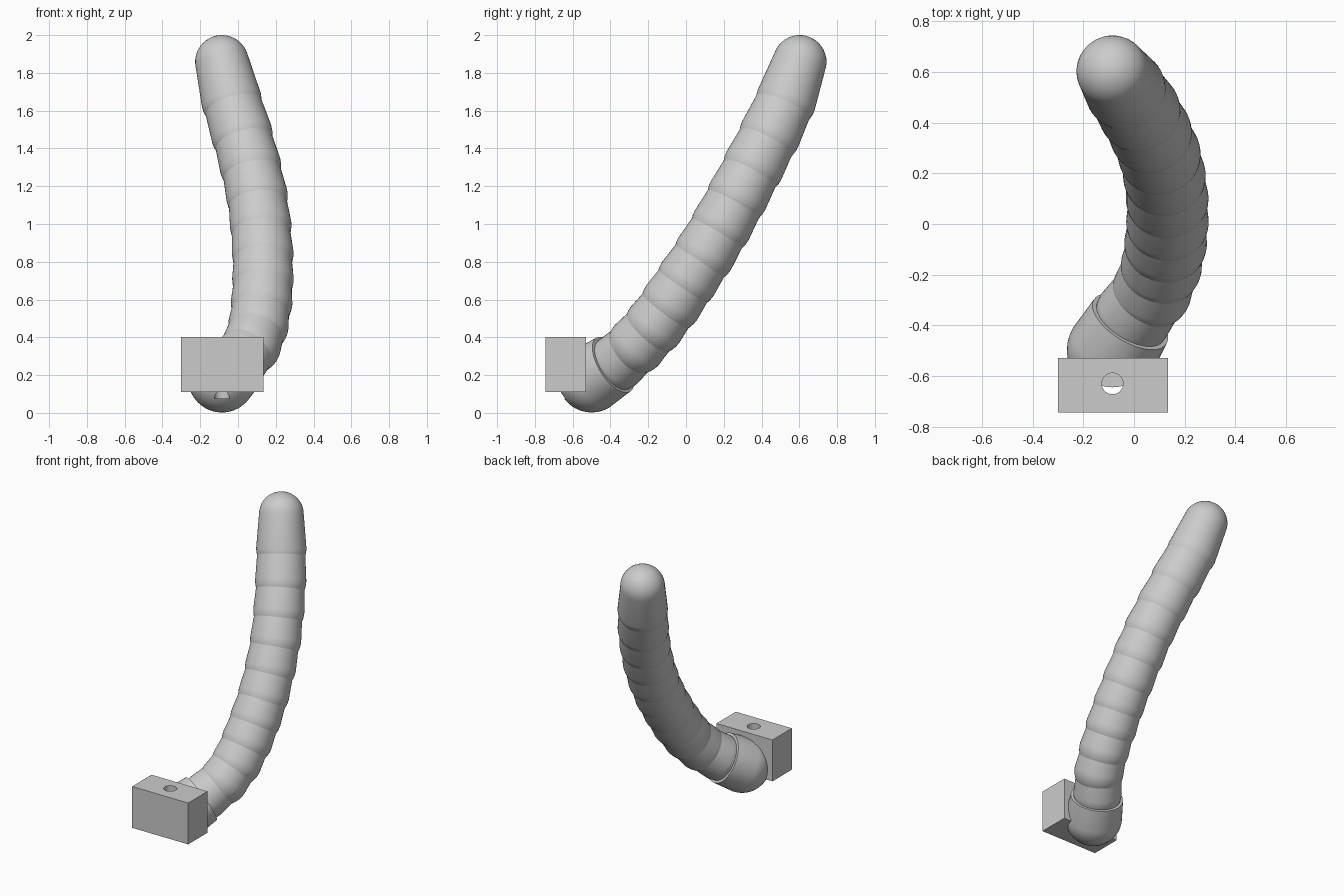
import bpy, bmesh, math
from mathutils import Vector

cube = bpy.data.objects.get("Cube")
if cube:
    bpy.data.objects.remove(cube)

grey = bpy.data.materials.new("plain grey")
grey.use_nodes = True
COLOUR = (0.6, 0.6, 0.6, 1)
grey.diffuse_color = COLOUR
grey.node_tree.nodes["Principled BSDF"].inputs["Base Color"].default_value = COLOUR

SIDES = 48


def add_object(name, bm, smooth=False):
    bmesh.ops.recalc_face_normals(bm, faces=bm.faces)
    mesh = bpy.data.meshes.new(name)
    bm.to_mesh(mesh)
    bm.free()
    obj = bpy.data.objects.new(name, mesh)
    bpy.context.collection.objects.link(obj)
    mesh.materials.append(grey)
    if smooth:
        bpy.ops.object.select_all(action='DESELECT')
        obj.select_set(True)
        bpy.context.view_layer.objects.active = obj
        bpy.ops.object.shade_smooth_by_angle(angle=math.radians(35))
    return obj


def segment(name, start, end, r0, r1, round_end=False):
    """Tapered segment with a domed start and a flat or domed end."""
    start, end = Vector(start), Vector(end)
    axis = end - start
    length = axis.length
    steps = 10
    angles = [math.pi / 2 * i / steps for i in range(steps + 1)]
    profile = [(-r0 * math.cos(a), r0 * math.sin(a)) for a in angles]
    if round_end:
        profile += [(length + r1 * math.sin(a), r1 * math.cos(a)) for a in angles]
    else:
        profile += [(length, r1), (length, 0)]
    bm = bmesh.new()
    verts = [bm.verts.new((max(r, 0), 0, h)) for h, r in profile]
    edges = [bm.edges.new(pair) for pair in zip(verts, verts[1:])]
    bmesh.ops.spin(bm, geom=verts + edges, cent=(0, 0, 0), axis=(0, 0, 1),
                   angle=math.tau, steps=SIDES)
    bmesh.ops.remove_doubles(bm, verts=bm.verts, dist=0.0001)
    turn = axis.to_track_quat('Z', 'Y').to_matrix().to_4x4()
    turn.translation = start
    bmesh.ops.transform(bm, matrix=turn, verts=bm.verts)
    return add_object(name, bm, smooth=True)


# Joint centres along the bend, from the base to the last joint
joints = [(0, -.36, .27), (.072, -.26, .36), (.108, -.165, .465),
          (.125, -.075, .585), (.132, .01, .71), (.131, .10, .845),
          (.12, .19, .995), (.10, .275, 1.15), (.065, .36, 1.31),
          (.02, .445, 1.475), (-.035, .53, 1.655)]
for i, (a, b) in enumerate(zip(joints, joints[1:])):
    r = min(0.154 + 0.003 * i, 0.163)
    segment(f"ring_segment_{i + 1}", a, b, r, r - 0.012)

# Rounded tip
segment("tip_segment", joints[-1], (-.085, .602, 1.858), 0.16, 0.142, round_end=True)

# Round base with a flat collar
base = segment("base_segment", (-.085, -.5, .182), (-.015, -.385, .255), 0.18, 0.168)

# Mounting block
bm = bmesh.new()
bmesh.ops.create_cube(bm, size=1)
bmesh.ops.scale(bm, vec=(.435, .215, .29), verts=bm.verts)
bmesh.ops.translate(bm, vec=(-.083, -.637, .256), verts=bm.verts)
block = add_object("mounting_block", bm)

# Vertical bolt hole through the block and into the base
bm = bmesh.new()
bmesh.ops.create_cone(bm, cap_ends=True, segments=32, radius1=.042, radius2=.042, depth=.425)
bmesh.ops.translate(bm, vec=(-.085, -.63, .2875), verts=bm.verts)
cutter = add_object("hole_cutter", bm)
cutter.hide_render = True
cutter.display_type = 'WIRE'
for part in (base, block):
    cut = part.modifiers.new("bolt hole", 'BOOLEAN')
    cut.operation = 'DIFFERENCE'
    cut.solver = 'EXACT'
    cut.object = cutter
bpy.ops.object.select_all(action='DESELECT')
cutter.hide_set(True)
